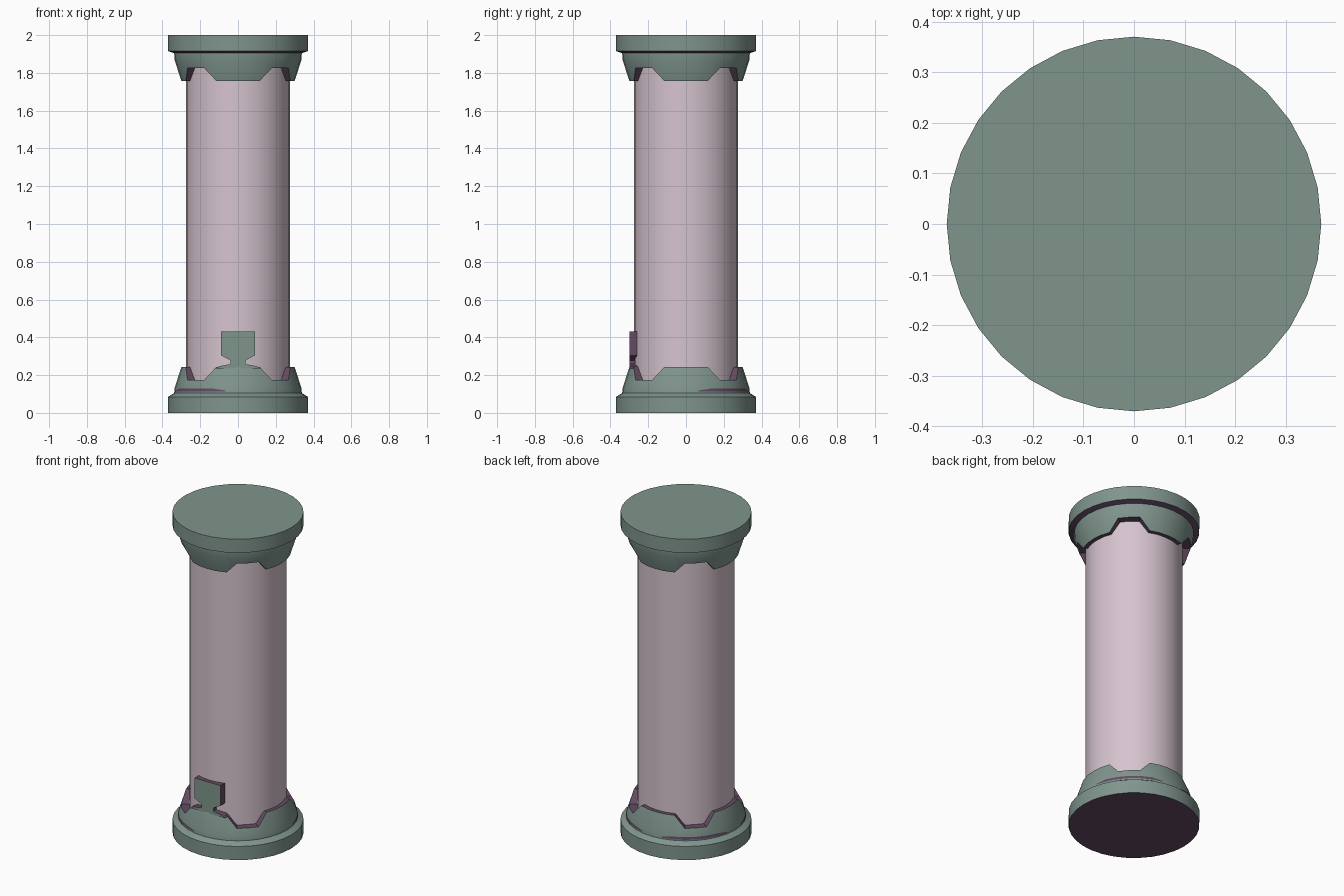
import bpy, bmesh, math

if "Cube" in bpy.data.objects:
    bpy.data.objects.remove(bpy.data.objects["Cube"])

N = 32


def material(name, rgb):
    m = bpy.data.materials.new(name)
    m.diffuse_color = (*rgb, 1)
    m.use_nodes = True
    m.node_tree.nodes["Principled BSDF"].inputs["Base Color"].default_value = m.diffuse_color
    return m


GREEN = material("grey green", (0.215, 0.30, 0.265))
PINK = material("pale pink", (0.67, 0.55, 0.62))
PURPLE = material("dull purple", (0.125, 0.07, 0.125))


def finish(bm, name, mats, angle=30):
    bmesh.ops.recalc_face_normals(bm, faces=bm.faces)
    me = bpy.data.meshes.new(name)
    bm.to_mesh(me)
    bm.free()
    ob = bpy.data.objects.new(name, me)
    bpy.context.collection.objects.link(ob)
    for m in mats:
        me.materials.append(m)
    bpy.context.view_layer.objects.active = ob
    ob.select_set(True)
    bpy.ops.object.shade_smooth_by_angle(angle=math.radians(angle))
    ob.select_set(False)
    return ob


def ring(bm, r, z):
    """Ring of vertices; r and z are functions of the vertex index."""
    return [bm.verts.new((r(k) * math.cos(2 * math.pi * k / N),
                          r(k) * math.sin(2 * math.pi * k / N), z(k)))
            for k in range(N)]


def bridge(bm, a, b, mat=0):
    for k in range(N):
        j = (k + 1) % N
        bm.faces.new((a[k], a[j], b[j], b[k])).material_index = mat


def notched_height(k):
    # four tabs face the axes, four notches face the diagonals
    return 0.175 if abs(k % 8 - 4) <= 1 else 0.243


def collar_radius(z):
    return 0.336 - (z - 0.13) * 0.036 / 0.113


def end_block(name, flip, chamfer_mat, outer_cap_mat):
    """Round plinth with notched, tapering collar; flipped for the capital."""
    def zz(f):
        return (lambda k: 2 - f(k)) if flip else f

    def flat(r, z):
        return ring(bm, lambda k: r, zz(lambda k: z))

    bm = bmesh.new()
    bottom = flat(0.37, 0)
    edge = flat(0.37, 0.085)
    step = flat(0.338, 0.105 if not flip else 0.095)
    waist = flat(0.336, 0.13)
    top = ring(bm, lambda k: collar_radius(notched_height(k)), zz(notched_height))
    inner = ring(bm, lambda k: 0.268, zz(notched_height))
    bm.faces.new(bottom).material_index = outer_cap_mat
    bridge(bm, bottom, edge)
    bridge(bm, edge, step, chamfer_mat)
    bridge(bm, step, waist)
    bridge(bm, waist, top)
    bridge(bm, top, inner, 1)
    return finish(bm, name, [GREEN, PURPLE], 22)


end_block("column_base", False, 0, 1)
end_block("column_capital", True, 1, 0)

# smooth shaft
bm = bmesh.new()
lo = ring(bm, lambda k: 0.275, lambda k: 0.10)
hi = ring(bm, lambda k: 0.275, lambda k: 1.90)
bridge(bm, lo, hi)
finish(bm, "shaft", [PINK])

# thin slits under the base notches
for i, corner in enumerate((4, 12, 20)):
    bm = bmesh.new()
    rows = []
    for r, z in ((0.340, 0.112), (0.338, 0.128)):
        row = []
        for d in range(-3, 4):
            a = 2 * math.pi * (corner + d) / N
            h = z if abs(d) < 3 else 0.112 + (z - 0.112) * 0.4
            row.append(bm.verts.new((r * math.cos(a), r * math.sin(a), h)))
        rows.append(row)
    for k in range(6):
        bm.faces.new((rows[0][k], rows[0][k + 1], rows[1][k + 1], rows[1][k]))
    finish(bm, "base_slit_%d" % (i + 1), [PURPLE])

# front plaque on a short neck
half = [(0.12, 0.235), (0.10, 0.247), (0.04, 0.258), (0.04, 0.278),
        (0.09, 0.305), (0.09, 0.43)]
outline = half + [(-x, z) for x, z in reversed(half)]
bm = bmesh.new()
front = [bm.verts.new((x, -0.30, z)) for x, z in outline]
back = [bm.verts.new((x, -0.255, z)) for x, z in outline]
bm.faces.new(front)
bm.faces.new(back)
for k in range(len(outline)):
    j = (k + 1) % len(outline)
    bm.faces.new((front[k], front[j], back[j], back[k])).material_index = 1
finish(bm, "front_plaque", [GREEN, PURPLE])
